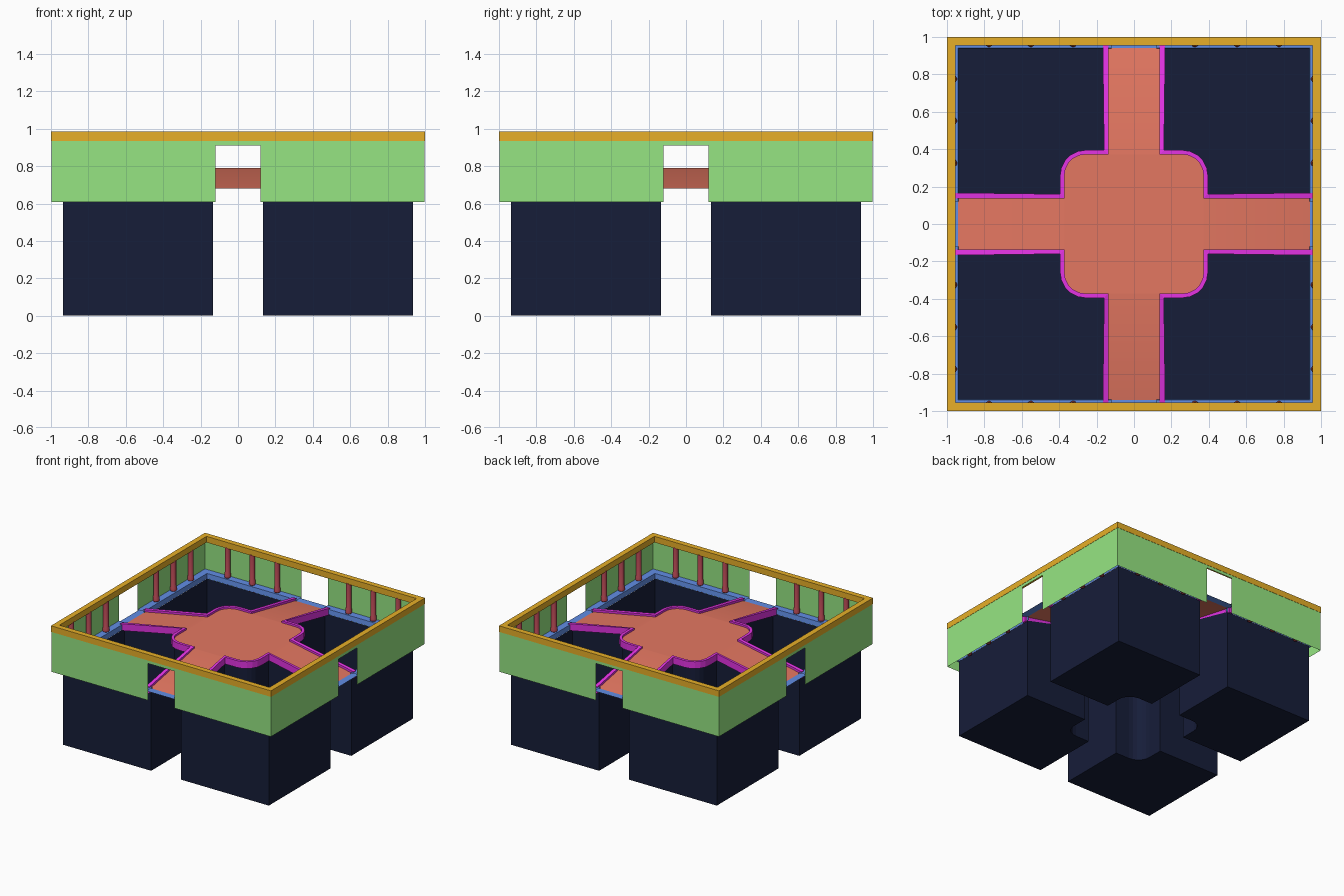
import bpy, bmesh, math

if "Cube" in bpy.data.objects:
    bpy.data.objects.remove(bpy.data.objects["Cube"])

def material(name, rgb):
    """Material from 0-255 screen colour, converted to linear."""
    m = bpy.data.materials.new(name)
    m.diffuse_color = (*[(c / 255 / 12.92) if c < 11 else ((c / 255 + .055) / 1.055) ** 2.4
                         for c in rgb], 1)
    m.use_nodes = True
    m.node_tree.nodes["Principled BSDF"].inputs["Base Color"].default_value = m.diffuse_color
    return m

GREEN = material("wall_green", (150, 229, 130))
GOLD = material("trim_gold", (231, 175, 40))
CLAY = material("floor_clay", (228, 119, 97))
MAGENTA = material("rail_magenta", (228, 51, 228))
NAVY = material("pit_navy", (22, 29, 57))
BLUE = material("ledge_blue", (97, 142, 230))
RED = material("column_red", (190, 76, 88))

def turn(p, k):
    """Quarter turns about the z axis."""
    x, y, z = p
    for _ in range(k % 4):
        x, y = -y, x
    return (x, y, z)

def build(name, verts, faces, mat, turns=(0, 1, 2, 3), fix=True, smooth=False):
    """One mesh made of the given piece repeated by quarter turns."""
    vs, fs = [], []
    for k in turns:
        n = len(vs)
        vs += [turn(v, k) for v in verts]
        fs += [[i + n for i in f] for f in faces]
    me = bpy.data.meshes.new(name)
    me.from_pydata(vs, [], fs)
    bm = bmesh.new()
    bm.from_mesh(me)
    bmesh.ops.remove_doubles(bm, verts=bm.verts, dist=0.0005)
    if fix:
        bmesh.ops.recalc_face_normals(bm, faces=bm.faces)
    bm.to_mesh(me)
    bm.free()
    me.materials.append(mat)
    ob = bpy.data.objects.new(name, me)
    bpy.context.collection.objects.link(ob)
    if smooth:
        bpy.ops.object.select_all(action='DESELECT')
        bpy.context.view_layer.objects.active = ob
        ob.select_set(True)
        bpy.ops.object.shade_smooth_by_angle(angle=math.radians(35))
    return ob

def strip(rows, closed=False):
    """Vertices and quads joining equal-length rows of points."""
    n = len(rows[0])
    verts = [p for r in rows for p in r]
    last = len(rows) if closed else len(rows) - 1
    faces = []
    for i in range(last):
        a, b = i * n, ((i + 1) % len(rows)) * n
        faces += [(a + j, a + j + 1, b + j + 1, b + j) for j in range(n - 1)]
    return verts, faces

HALF, PLAT, END, RAD = 0.14, 0.375, 0.94, 0.115
LOW, HIGH = 0.68, 0.79

def height(x, y):
    """Flat centre platform, ramps falling towards the doors."""
    t = (max(abs(x), abs(y)) - PLAT) / (END - PLAT)
    return HIGH + (LOW - HIGH) * min(max(t, 0), 1)

def edge(o, end, splay=0.0):
    """Walkway edge in one quadrant, pushed out by o."""
    c, r = PLAT - RAD, RAD + o
    arc = [(c + r * math.sin(a), c + r * math.cos(a))
           for a in (math.pi / 2 * i / 5 for i in range(6))]
    h, p = HALF + o, PLAT + o
    return [(h + splay, end), (h, p), *arc, (p, h), (end, h + splay)]

# walls with door openings
D = 0.12
outline = [(-1, .607), (-D, .607), (-D, .91), (D, .91), (D, .607), (1, .607), (1, .94), (-1, .94)]
W = 0.998
build("walls", [(x * W, -W, z) for x, z in outline], [list(range(8))], GREEN)

# top trim frame
prof = [(1, .935), (1, .985), (.955, .985), (.955, .935), (1, .935)]
v, f = strip([[(s * d, -d, z) for d, z in prof] for s in (-1, 1)])
build("top_trim", v, f, GOLD)

# cross-shaped floor: four wedges of the platform, each with its ramp, softly shaded
wedge = [(x, -y, HIGH) for x, y in edge(0, END)[1:5]]
quarter = ([(0, 0, HIGH)] + [(-x, y, z) for x, y, z in wedge[::-1]] + wedge)
c = (PLAT - RAD) + RAD * math.sqrt(0.5)
quarter = [(0, 0, HIGH), (-c, -c, HIGH)] + quarter[1:] + [(c, -c, HIGH)]
n = len(quarter)
ramp = [(-HALF, -END, LOW), (HALF, -END, LOW), (HALF, -PLAT, HIGH), (-HALF, -PLAT, HIGH)]
build("floor", quarter + ramp, [list(range(n)), list(range(n, n + 4))], CLAY,
      fix=False, smooth=True)

# raised rail along the walkway edges
rows = []
for (xi, yi), (xo, yo) in zip(edge(-0.003, 0.955), edge(0.02, 0.955, 0.007)):
    z = height(xi, yi)
    b, t = z - 0.04, z + 0.016
    rows.append([(xi, yi, b), (xi, yi, t), (xo, yo, t), (xo, yo, b), (xi, yi, b)])
v, f = strip(rows)
n = len(rows) * 5
f += [(0, 1, 2, 3), (n - 5, n - 4, n - 3, n - 2)]
build("walkway_rail", v, f, MAGENTA)

# four open-topped pits
P = 0.935
plan = edge(-0.005, P) + [(P, P)]
rows = [[(x, y, 0), (x, y, 0.65 if max(x, y) > 0.9 else height(x, y))] for x, y in plan]
v, f = strip(rows, closed=True)
f.append([2 * i for i in range(len(plan))])
build("pits", v, f, NAVY)

# ledge at the wall foot, left and right of each door, plus flat door sills
v, f = [], []
for s in (-1, 1):
    a, b = strip([[(s * D, -W, .69), (s * D, -.94, .69), (s * D, -.936, .65)],
                  [(s * W, -W, .69), (s * .94, -.94, .69), (s * .936, -.936, .65)]])
    f += [[i + len(v) for i in q] for q in b]
    v += a
build("wall_ledge", v, f, BLUE)
S = 0.145
build("door_sill", [(-S, -W, LOW), (S, -W, LOW), (S, -.938, LOW), (-S, -.938, LOW)],
      [(0, 1, 2, 3)], BLUE, fix=False)

# columns along the walls, turned from one profile
shape = [(0, .625), (.021, .625), (.021, .69), (.025, .695), (.025, .72),
         (.021, .735), (.021, .94), (0, .94)]
v, f = [], []
for x in (-.775, -.55, -.325, .325, .55, .775):
    ring = [2 * math.pi * i / 14 for i in range(14)]
    a, b = strip([[(x + r * math.cos(t), -.972 + r * math.sin(t), z) for r, z in shape]
                  for t in ring], closed=True)
    f += [[i + len(v) for i in q] for q in b]
    v += a
build("columns", v, f, RED, smooth=True)
